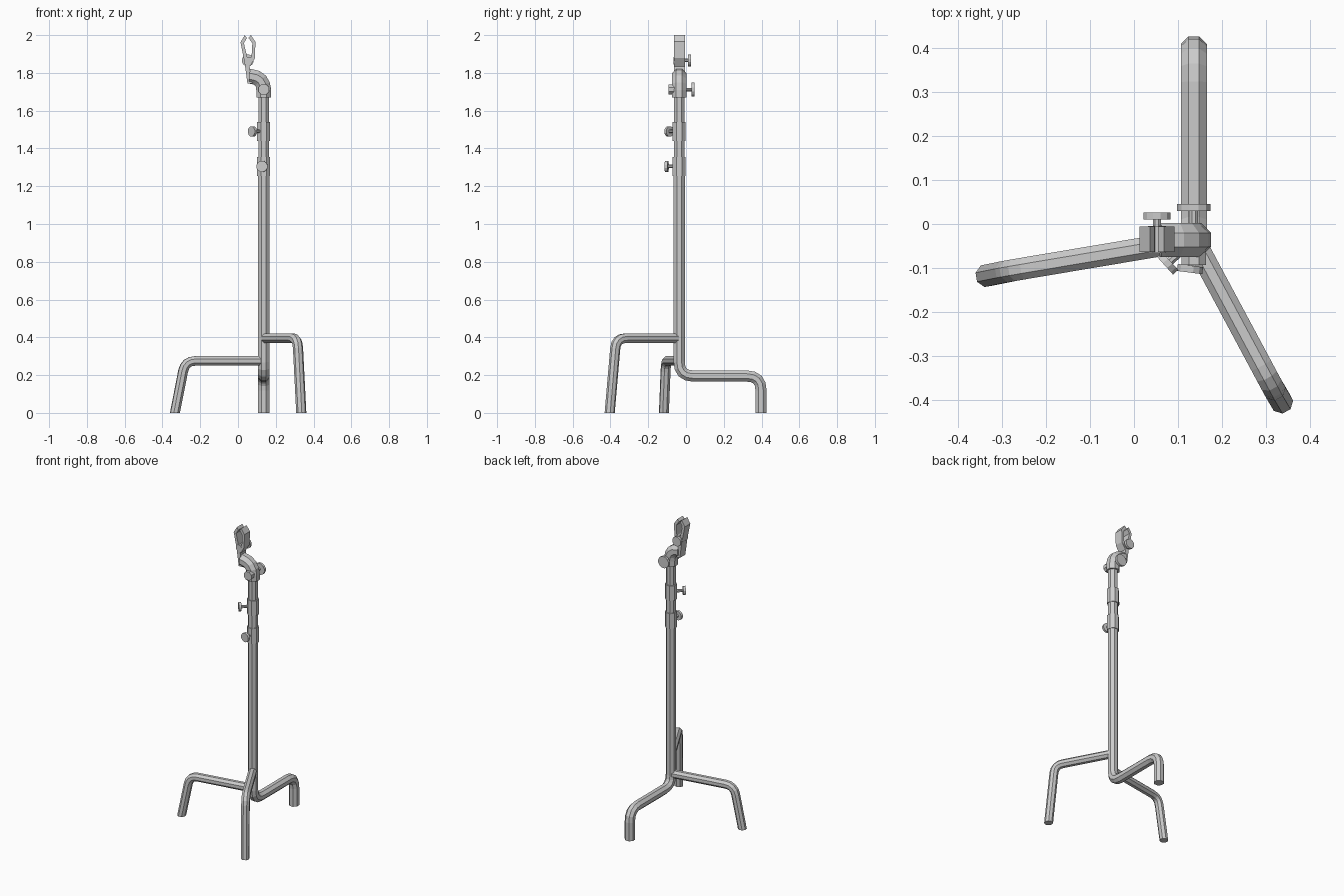
import bpy, bmesh, math
from mathutils import Vector as V

if "Cube" in bpy.data.objects:
    bpy.data.objects.remove(bpy.data.objects["Cube"])

CX, CY = 0.136, -0.036          # column axis


def finish(name, bm):
    bmesh.ops.recalc_face_normals(bm, faces=bm.faces)
    me = bpy.data.meshes.new(name)
    bm.to_mesh(me)
    bm.free()
    ob = bpy.data.objects.new(name, me)
    bpy.context.collection.objects.link(ob)
    return ob


def rounded(pts, radius, steps=4):
    """Replace each inner corner of a path by a curved bend."""
    pts = [V(p) for p in pts]
    out = [pts[0]]
    for a, b, c in zip(pts, pts[1:], pts[2:]):
        p, q = b + (a - b).normalized() * radius, b + (c - b).normalized() * radius
        for i in range(steps + 1):
            t = i / steps
            out.append(p * (1 - t) ** 2 + b * 2 * t * (1 - t) + q * t * t)
    return out + [pts[-1]]


def tube(name, path, r, side, sides=8, end=None):
    """Sweep a flat-sided ring along a planar path; side is the plane normal."""
    bm = bmesh.new()
    side = V(side).normalized()
    rings = []
    n = len(path)
    for i, p in enumerate(path):
        d1 = (path[i] - path[i - 1]).normalized() if i else V()
        d2 = (path[i + 1] - path[i]).normalized() if i < n - 1 else V()
        t = (d1 + d2).normalized()
        if end and i == n - 1:
            t = V(end)
        up = side.cross(t).normalized()
        rings.append([bm.verts.new(p + r * (side * math.cos(a) + up * math.sin(a)))
                      for a in (math.tau * (k + 0.5) / sides for k in range(sides))])
    for A, B in zip(rings, rings[1:]):
        for k in range(sides):
            m = (k + 1) % sides
            bm.faces.new((A[k], A[m], B[m], B[k]))
    bm.faces.new(rings[0])
    bm.faces.new(rings[-1])
    return finish(name, bm)


def rod(name, a, b, r, sides=8):
    a, b = V(a), V(b)
    d = (b - a).normalized()
    side = V((1, 0, 0)) if abs(d.z) > 0.9 else d.cross(V((0, 0, 1)))
    return tube(name, [a, b], r, side, sides)


def knob(name, origin, direction, reach, r, thick=0.016):
    """Thin screw with a round thumb disc on its end."""
    o, d = V(origin), V(direction).normalized()
    rod(name + "_screw", o, o + d * (reach - thick / 2), 0.01)
    rod(name + "_disc", o + d * (reach - thick), o + d * reach, r, 12)


def plate(name, profile, y0, y1):
    """Extrude an x-z outline along y."""
    bm = bmesh.new()
    f = bm.faces.new([bm.verts.new((x, y0, z)) for x, z in profile])
    ext = bmesh.ops.extrude_face_region(bm, geom=[f])
    bmesh.ops.translate(bm, vec=(0, y1 - y0, 0),
                        verts=[v for v in ext["geom"] if isinstance(v, bmesh.types.BMVert)])
    return finish(name, bm)


# column that bends into the back leg
tube("column_and_back_leg",
     rounded([(CX, CY, 1.30), (CX, CY, 0.195), (CX, 0.397, 0.195), (CX, 0.397, 0)], 0.075),
     0.032, (1, 0, 0))

# two side legs, each bent in its own vertical plane
for name, corner, foot, r in (
        ("left_leg", (-0.280, -0.106, 0.275), (-0.334, -0.117, 0), 0.027),
        ("right_leg", (0.315, -0.370, 0.395), (0.335, -0.404, 0), 0.027)):
    top = V((CX, CY, corner[2]))
    side = (V(corner) - top).cross(V((0, 0, 1)))
    tube(name, rounded([top, corner, foot], 0.055), r, side, end=(0, 0, -1))

# telescoping risers and collars
rod("middle_riser", (CX, CY, 1.28), (CX, CY, 1.50), 0.031)
rod("upper_riser", (CX, CY, 1.48), (CX, CY, 1.70), 0.030)
rod("lower_collar", (CX, CY, 1.255), (CX, CY, 1.355), 0.037)
rod("upper_collar", (CX, CY, 1.44), (CX, CY, 1.54), 0.037)

# collar knobs
knob("lower_knob", (CX, CY, 1.305), (-0.13, -1, 0), 0.075, 0.030)
knob("upper_knob", (CX, CY, 1.49), (-1, -0.9, 0), 0.088, 0.028)

# elbow head
tube("elbow_head",
     rounded([(CX, CY, 1.67), (CX, CY, 1.775), (0.06, CY, 1.782)], 0.068),
     0.042, (0, 1, 0))
rod("head_boss", (CX, CY, 1.712), (CX, -0.093, 1.712), 0.030)
knob("head_knob", (CX, CY, 1.712), (0, 1, 0), 0.081, 0.039)

# clamp jaws
plate("fixed_jaw", [(0.050, 1.745), (0.074, 1.745), (0.062, 1.83), (0.047, 1.89),
                    (0.031, 1.958), (0.047, 1.984), (0.036, 2.0), (0.013, 1.962),
                    (0.034, 1.86)], -0.064, -0.006)
plate("moving_jaw", [(0.050, 1.852), (0.064, 1.835), (0.090, 1.878), (0.092, 1.965),
                     (0.068, 2.0), (0.055, 1.986), (0.076, 1.957), (0.072, 1.89)],
      -0.064, -0.006)
rod("jaw_hinge", (0.052, -0.066, 1.865), (0.052, -0.004, 1.865), 0.022)
knob("clamp_knob", (0.052, CY, 1.866), (0, 1, 0), 0.062, 0.032)
